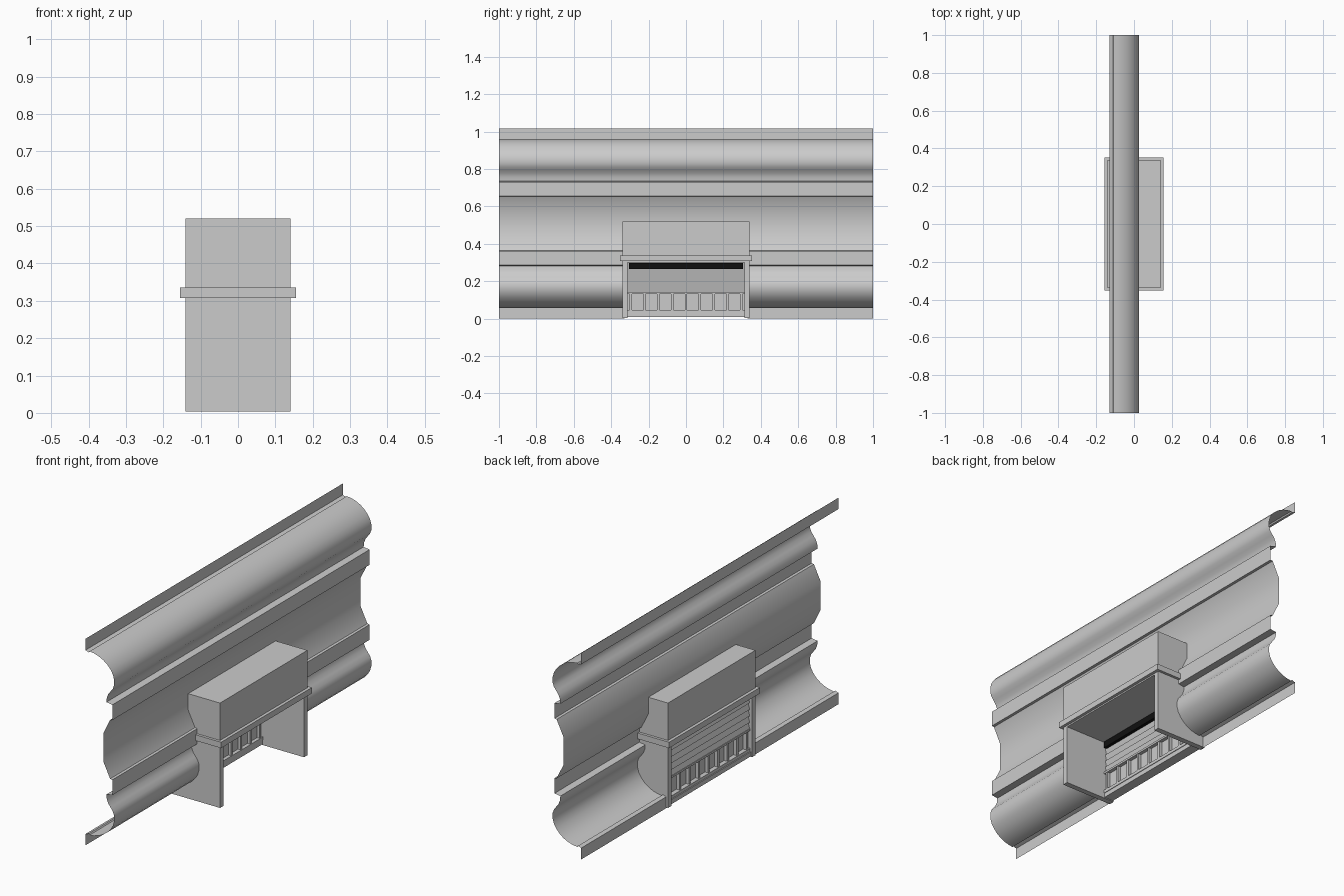
import bpy, bmesh, math

if "Cube" in bpy.data.objects:
    bpy.data.objects.remove(bpy.data.objects["Cube"])


def finish(name, bm, smooth=False):
    me = bpy.data.meshes.new(name)
    bm.to_mesh(me)
    bm.free()
    ob = bpy.data.objects.new(name, me)
    bpy.context.collection.objects.link(ob)
    if smooth:
        bpy.ops.object.select_all(action='DESELECT')
        ob.select_set(True)
        bpy.context.view_layer.objects.active = ob
        bpy.ops.object.shade_smooth_by_angle(angle=math.radians(30))
    return ob


def box(name, x, y, z):
    bm = bmesh.new()
    bmesh.ops.create_cube(bm, size=1)
    for v in bm.verts:
        v.co = [lo + (c + 0.5) * (hi - lo) for c, (lo, hi) in zip(v.co, (x, y, z))]
    return finish(name, bm)


def extrude_y(name, profile, y0, y1, closed=False, smooth=False):
    bm = bmesh.new()
    a = [bm.verts.new((x, y0, z)) for x, z in profile]
    b = [bm.verts.new((x, y1, z)) for x, z in profile]
    n = len(profile)
    for i in range(n if closed else n - 1):
        j = (i + 1) % n
        bm.faces.new((a[i], a[j], b[j], b[i]))
    if closed:
        bm.faces.new(a)
        bm.faces.new(b[::-1])
        bmesh.ops.recalc_face_normals(bm, faces=bm.faces)
    return finish(name, bm, smooth)


# Moulded wall sheet: the profile is symmetric about mid height
MID = 0.508
upper = [(-.13, 2 * MID), (-.13, .96), (-.112, .954), (-.108, .96), (-.085, .957),
         (-.06, .95), (-.035, .938), (-.013, .922), (.006, .901), (.019, .88),
         (.026, .855), (.026, .83), (.019, .81), (.006, .793), (-.006, .777),
         (-.014, .757), (-.016, .735), (.016, .73), (.016, .655), (.004, .653),
         (-.033, .577)]
lower = [(x, 2 * MID - z) for x, z in reversed(upper)]
SPLIT = 0.32
top_part = upper + [p for p in lower if p[1] > SPLIT] + [(.016, SPLIT)]
low_part = [(.016, SPLIT)] + [p for p in lower if p[1] < SPLIT]
extrude_y("wall_upper", top_part, -1, 1, smooth=True)
extrude_y("wall_lower_left", low_part, -1, -.33, smooth=True)
extrude_y("wall_lower_right", low_part, .33, 1, smooth=True)

# Housing through the wall
box("hood", (-.14, .14), (-.34, .34), (.30, .52))
box("hood_band", (-.155, .155), (-.353, .353), (.307, .336))
for side, s in (("left", -1), ("right", 1)):
    box("side_panel_" + side, (-.14, .14), sorted((s * .34, s * .313)), (.004, .31))

# Louvred grille on the -x side
N = 5
for i in range(N):
    z0 = .14 + i * .032
    extrude_y("louvre_%d" % i, [(-.128, z0), (-.118, z0 + .032), (-.09, z0 + .032), (-.098, z0)],
              -.313, .313, closed=True)

# Dark roller housing behind the louvres
roller = box("inner_top_bar", (-.1, -.075), (-.305, .305), (.265, .296))
dark = bpy.data.materials.new("black")
dark.diffuse_color = (.005, .005, .005, 1)
dark.use_nodes = True
dark.node_tree.nodes["Principled BSDF"].inputs["Base Color"].default_value = dark.diffuse_color
roller.data.materials.append(dark)

# Lower slotted row with vertical bars
box("slot_back", (-.108, -.1), (-.313, .313), (.03, .14))
box("slot_top_rail", (-.13, -.082), (-.313, .313), (.132, .142))
box("slot_bottom_rail", (-.13, -.082), (-.313, .313), (.03, .045))
box("sill", (-.135, -.085), (-.313, .313), (.008, .03))
for i in range(9):
    y = -.296 + i * .074
    box("slot_bar_%d" % i, (-.125, -.085), (y - .006, y + .006), (.04, .135))
